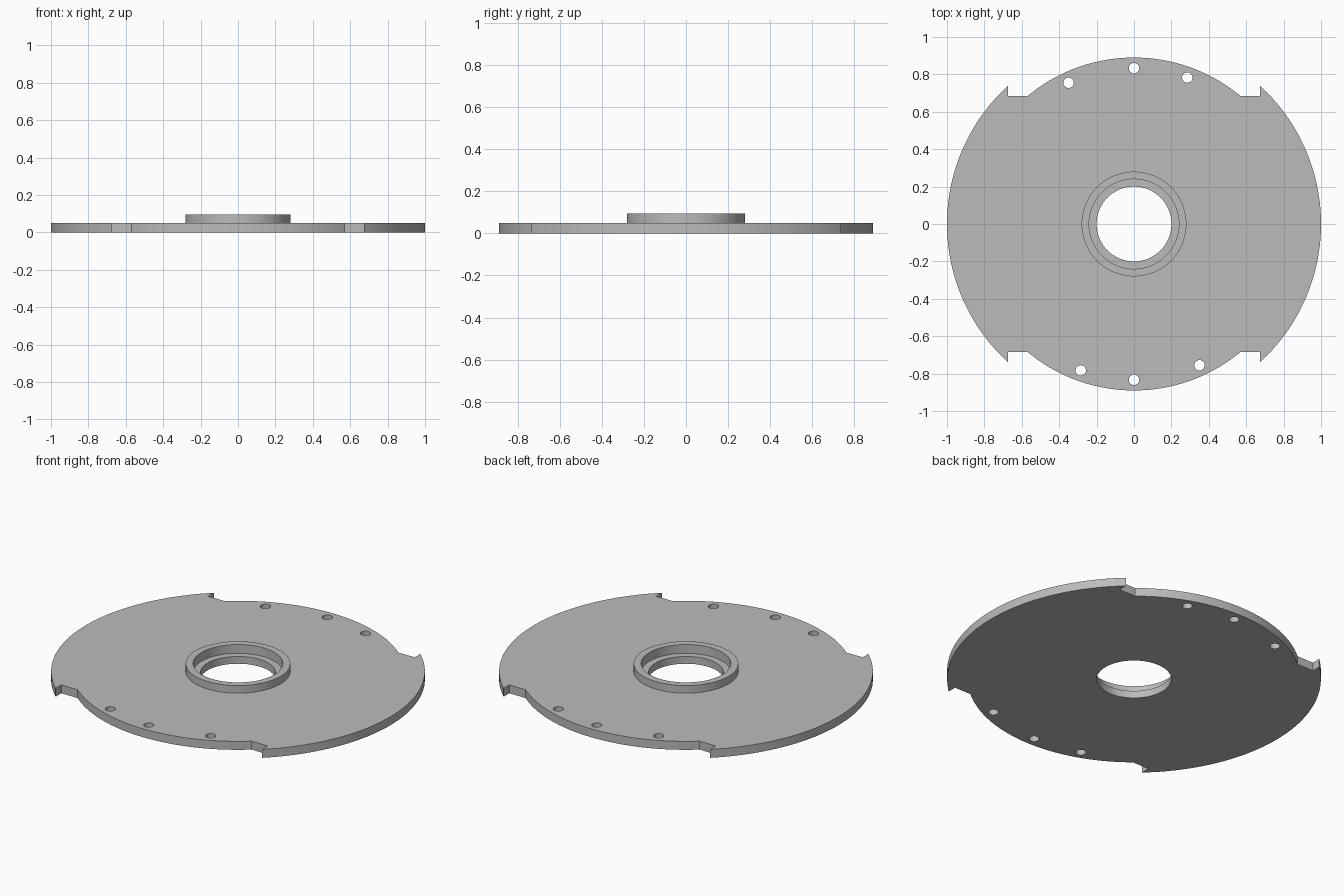
import bpy
import bmesh
from math import cos, sin, tau, asin, acos

cube = bpy.data.objects.get("Cube")
if cube:
    bpy.data.objects.remove(cube)

THICK = 0.05
BIG_R, SMALL_R = 1.0, 0.89
STEP_X, STEP_Y = 0.675, 0.685
HUB_R = 0.28
SEGS = 96


def arc(radius, start, end, count):
    return [(radius * cos(start + (end - start) * i / count),
             radius * sin(start + (end - start) * i / count))
            for i in range(count + 1)]


def circle(x, y, radius, count):
    return [(x + px, y + py) for px, py in arc(radius, 0, tau, count)[:-1]]


def add_ring(points, z):
    return [bm.verts.new((x, y, z)) for x, y in points]


def add_wall(lower, upper):
    for i in range(len(lower)):
        j = (i + 1) % len(lower)
        bm.faces.new((lower[i], lower[j], upper[j], upper[i]))


def ring_edges(ring):
    edges = []
    for a, b in zip(ring, ring[1:] + ring[:1]):
        edges.append(bm.edges.get((a, b)) or bm.edges.new((a, b)))
    return edges


bm = bmesh.new()

# Stepped outline: wide side arc, corner notch, shorter end arc, mirrored by half a turn
side = acos(STEP_X / BIG_R)
end = asin(STEP_Y / SMALL_R)
half = arc(BIG_R, -side, side, 64)
half += [(STEP_X, STEP_Y)]
half += arc(SMALL_R, end, tau / 2 - end, 48)
half += [(-STEP_X, STEP_Y)]
outline = half + [(-x, -y) for x, y in half]

# Small through holes along both short ends
hole_spots = [(-0.35, 0.755), (0, 0.833), (0.285, 0.783)]
hole_spots += [(-x, -y) for x, y in hole_spots]
loops = [outline] + [circle(x, y, 0.028, 24) for x, y in hole_spots]

# Plate walls
bottom_edges, top_edges = [], []
for points in loops:
    low, high = add_ring(points, 0), add_ring(points, THICK)
    add_wall(low, high)
    bottom_edges += ring_edges(low)
    top_edges += ring_edges(high)

# Raised hub with a stepped bore, lathed from underside to plate top
profile = [(HUB_R, 0), (0.2, 0), (0.2, 0.043), (0.24, 0.043),
           (0.24, 0.095), (HUB_R, 0.095), (HUB_R, THICK)]
rings = [add_ring(circle(0, 0, r, SEGS), z) for r, z in profile]
for lower, upper in zip(rings, rings[1:]):
    add_wall(lower, upper)
bottom_edges += ring_edges(rings[0])
top_edges += ring_edges(rings[-1])

# Flat plate faces around the holes
for edges in (bottom_edges, top_edges):
    bmesh.ops.triangle_fill(bm, edges=edges, use_beauty=True, normal=(0, 0, 1))
bmesh.ops.recalc_face_normals(bm, faces=bm.faces)

mesh = bpy.data.meshes.new("flanged_plate")
bm.to_mesh(mesh)
bm.free()
plate = bpy.data.objects.new("flanged_plate", mesh)
bpy.context.collection.objects.link(plate)

# Plain grey metal
grey = bpy.data.materials.new("plain grey")
grey.use_nodes = True
colour = (0.5, 0.5, 0.5, 1)
grey.diffuse_color = colour
grey.node_tree.nodes["Principled BSDF"].inputs["Base Color"].default_value = colour
mesh.materials.append(grey)

bpy.ops.object.select_all(action="DESELECT")
plate.select_set(True)
bpy.context.view_layer.objects.active = plate
bpy.ops.object.shade_smooth_by_angle()
